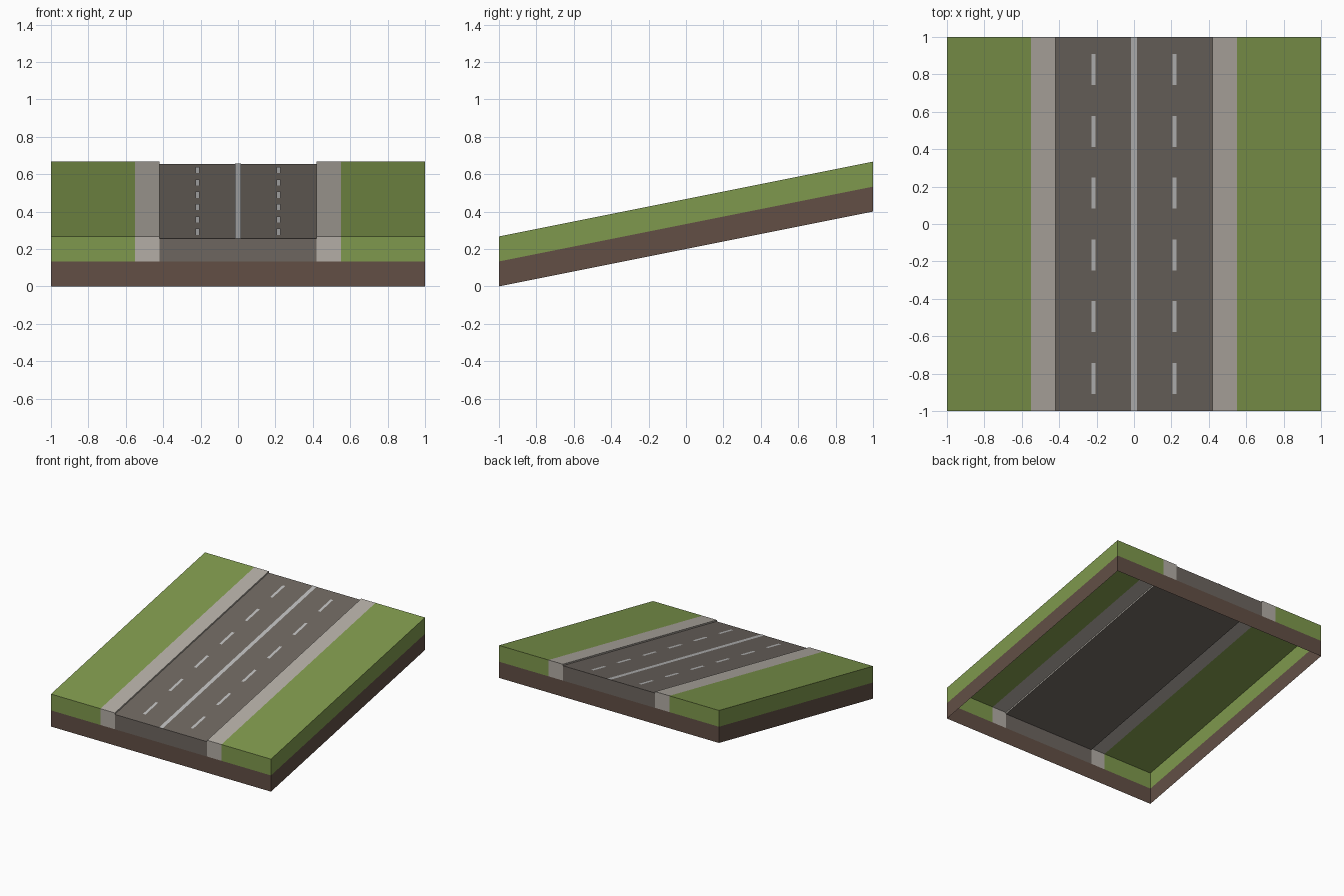
import bpy, bmesh
from mathutils import Vector

if "Cube" in bpy.data.objects:
    bpy.data.objects.remove(bpy.data.objects["Cube"])

SLOPE = 0.2
Z_DIRT, Z_ROAD, Z_TOP = 0.133, 0.255, 0.267
X_ROAD, X_WALK = 0.42, 0.55


def material(name, rgb):
    m = bpy.data.materials.new(name)
    m.diffuse_color = [(c / 255) ** 2.2 for c in rgb] + [1]
    m.use_nodes = True
    m.node_tree.nodes["Principled BSDF"].inputs["Base Color"].default_value = m.diffuse_color
    return m


GRASS = material("grass", (126, 151, 78))
WALK = material("pavement", (178, 172, 164))
ROAD = material("asphalt", (109, 102, 96))
DIRT = material("dirt", (98, 80, 71))
PAINT = material("paint", (186, 186, 186))


def p(x, y, z):
    """Point on the ramp: z is measured above the sloping underside."""
    return Vector((x, y, z + SLOPE * (y + 1)))


def build(name, quads, mat):
    """Join (corners, outward direction) quads into one flat-shaded sheet."""
    bm = bmesh.new()
    for corners, out in quads:
        f = bm.faces.new([bm.verts.new(c) for c in corners])
        f.normal_update()
        if f.normal.dot(Vector(out)) < 0:
            f.normal_flip()
    bmesh.ops.remove_doubles(bm, verts=bm.verts, dist=1e-5)
    mesh = bpy.data.meshes.new(name)
    bm.to_mesh(mesh)
    bm.free()
    mesh.materials.append(mat)
    ob = bpy.data.objects.new(name, mesh)
    bpy.context.collection.objects.link(ob)


def top(x0, x1, z, y0=-1, y1=1):
    return [p(x0, y0, z), p(x1, y0, z), p(x1, y1, z), p(x0, y1, z)], (0, 0, 1)


def side(x, z0, z1, out):
    return [p(x, -1, z0), p(x, 1, z0), p(x, 1, z1), p(x, -1, z1)], (out, 0, 0)


def ends(x0, x1, z0, z1):
    return [([p(x0, y, z0), p(x1, y, z0), p(x1, y, z1), p(x0, y, z1)], (0, y, 0))
            for y in (-1, 1)]


# Dirt skirt, open underneath
build("dirt_skirt", ends(-1, 1, 0, Z_DIRT) + [side(s, 0, Z_DIRT, s) for s in (-1, 1)], DIRT)

# Road surface with its end faces
build("road", [top(-X_ROAD, X_ROAD, Z_ROAD)] + ends(-X_ROAD, X_ROAD, Z_DIRT, Z_ROAD), ROAD)

# Verges and raised sidewalks on both sides
for label, s in (("left", -1), ("right", 1)):
    build(f"{label}_grass", [top(s * X_WALK, s, Z_TOP), side(s, Z_DIRT, Z_TOP, s)]
          + ends(s * X_WALK, s, Z_DIRT, Z_TOP), GRASS)
    build(f"{label}_sidewalk", [top(s * X_ROAD, s * X_WALK, Z_TOP),
                                side(s * X_ROAD, Z_ROAD, Z_TOP, -s)]
          + ends(s * X_ROAD, s * X_WALK, Z_DIRT, Z_TOP), WALK)

# Painted markings, just above the asphalt
Z_PAINT = Z_ROAD + 0.002
build("centre_line", [top(-0.016, 0.016, Z_PAINT)], PAINT)
for label, s in (("left", -1), ("right", 1)):
    dashes = []
    for i in range(6):
        y = -0.825 + 0.33 * i
        dashes.append(top(s * 0.217 - 0.011, s * 0.217 + 0.011, Z_PAINT, y - 0.083, y + 0.083))
    build(f"{label}_lane_dashes", dashes, PAINT)
